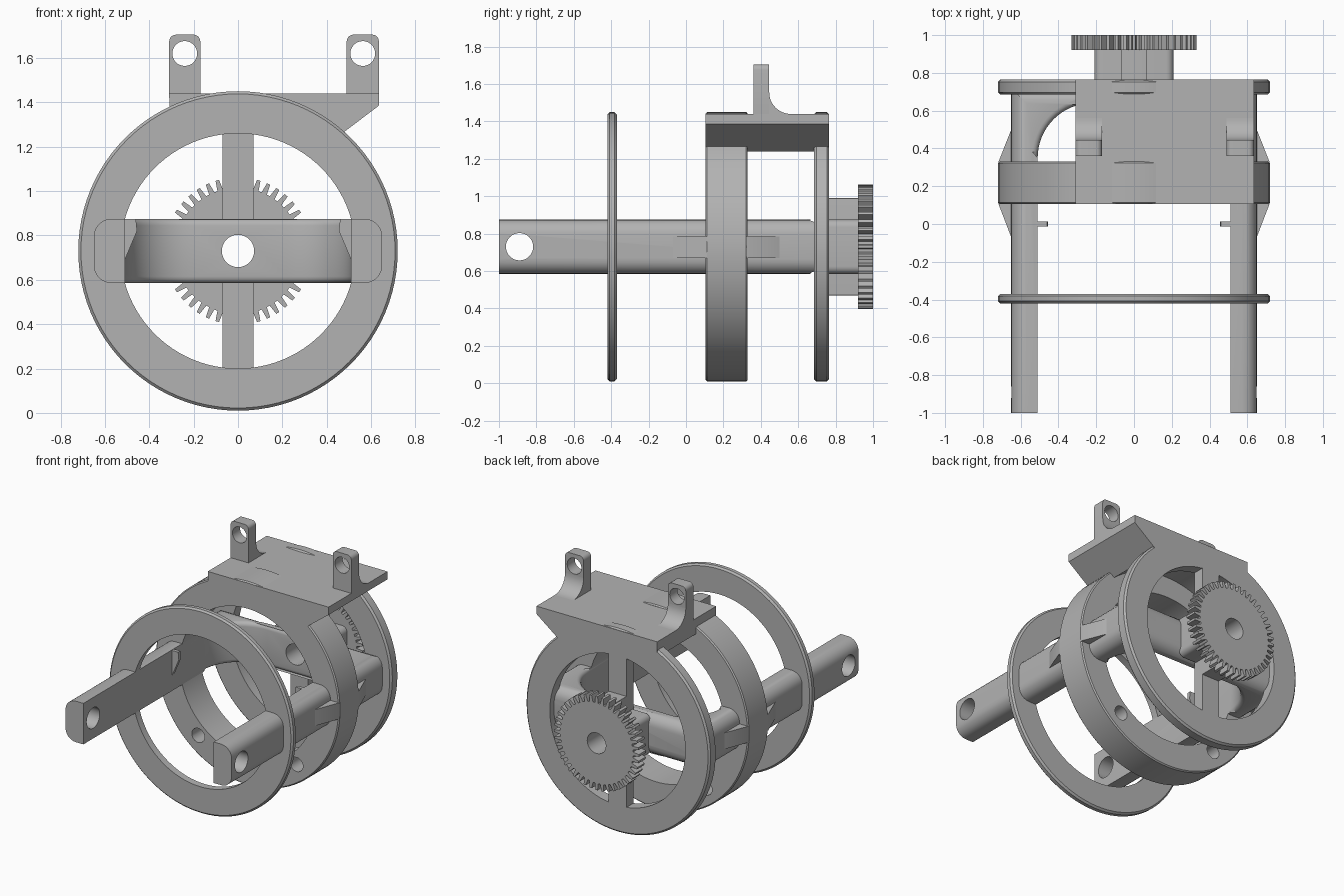
import bpy, bmesh, math

if "Cube" in bpy.data.objects:
    bpy.data.objects.remove(bpy.data.objects["Cube"])

CZ = 0.73          # height of the main axis
HALF = 0.145       # half height of the fork
grey = bpy.data.materials.new("plain grey")
grey.use_nodes = True
grey.diffuse_color = (0.45, 0.45, 0.45, 1)
grey.node_tree.nodes["Principled BSDF"].inputs["Base Color"].default_value = (0.45, 0.45, 0.45, 1)

AXES = {"x": lambda u, v, t: (t, u, v),
        "y": lambda u, v, t: (u, t, v),
        "z": lambda u, v, t: (u, v, t)}


def finish(name, bm):
    bmesh.ops.recalc_face_normals(bm, faces=bm.faces)
    mesh = bpy.data.meshes.new(name)
    bm.to_mesh(mesh)
    bm.free()
    mesh.materials.append(grey)
    ob = bpy.data.objects.new(name, mesh)
    bpy.context.collection.objects.link(ob)
    return ob


def prism(pts, axis, lo, hi):
    """Extrude a flat outline along an axis."""
    bm = bmesh.new()
    f = AXES[axis]
    a = [bm.verts.new(f(u, v, lo)) for u, v in pts]
    b = [bm.verts.new(f(u, v, hi)) for u, v in pts]
    bm.faces.new(a)
    bm.faces.new(b[::-1])
    n = len(pts)
    for i in range(n):
        bm.faces.new((a[i], a[(i + 1) % n], b[(i + 1) % n], b[i]))
    bmesh.ops.recalc_face_normals(bm, faces=bm.faces)
    return bm


def arc(cx, cy, r, start, end, n=12):
    return [(cx + r * math.cos(math.radians(start + (end - start) * i / n)),
             cy + r * math.sin(math.radians(start + (end - start) * i / n))) for i in range(n + 1)]


def box_outline(x0, x1, z0, z1, r):
    """Rectangle with rounded corners."""
    return (arc(x1 - r, z1 - r, r, 0, 90, 6) + arc(x0 + r, z1 - r, r, 90, 180, 6)
            + arc(x0 + r, z0 + r, r, 180, 270, 6) + arc(x1 - r, z0 + r, r, 270, 360, 6))


def drill(ob, u, v, r, axis, lo, hi):
    """Cut a round hole and bake the result."""
    cutter = finish("hole_cutter", prism(arc(u, v, r, 0, 360, 32)[:-1], axis, lo, hi))
    cutter.hide_render = True
    mod = ob.modifiers.new("hole", "BOOLEAN")
    mod.operation, mod.solver, mod.object = "DIFFERENCE", "EXACT", cutter
    deps = bpy.context.evaluated_depsgraph_get()
    baked = bpy.data.meshes.new_from_object(ob.evaluated_get(deps))
    ob.modifiers.clear()
    ob.data = baked
    bpy.data.objects.remove(cutter)


def ring(name, y0, y1, inner, c, outer=0.72, steps=96):
    """Flat hoop with chamfered outer edges."""
    section = [(inner, y0), (outer - c, y0), (outer, y0 + c),
               (outer, y1 - c), (outer - c, y1), (inner, y1)]
    bm = bmesh.new()
    loops = []
    for i in range(steps):
        a = math.tau * i / steps
        loops.append([bm.verts.new((r * math.cos(a), y, CZ + r * math.sin(a))) for r, y in section])
    for i in range(steps):
        p, q = loops[i], loops[(i + 1) % steps]
        for j in range(6):
            k = (j + 1) % 6
            bm.faces.new((p[j], p[k], q[k], q[j]))
    return finish(name, bm)


# Three hoops
ring("front_ring", -0.42, -0.37, 0.53, 0.012)
middle = ring("middle_ring", 0.105, 0.33, 0.53, 0.008)
ring("back_ring", 0.685, 0.765, 0.53, 0.012)
for s in (-1, 1):
    drill(middle, s * 0.385, CZ - 0.47, 0.05, "y", 0, 0.5)

# Fork: two arms joined by a crossbar with large inner fillets
R = 0.29
outline = ([(-0.65, -1), (-0.51, -1)] + arc(-0.51 + R, 0.35, R, 180, 90, 16)
           + arc(0.51 - R, 0.35, R, 90, 0, 16) + [(0.51, -1), (0.65, -1), (0.65, 0.72), (-0.65, 0.72)])
bm = prism(outline, "z", CZ - HALF, CZ + HALF)


def flat_edges(test):
    return [e for e in bm.edges if abs(e.verts[0].co.z - e.verts[1].co.z) < 0.001
            and all(test(v.co) for v in e.verts)]


bmesh.ops.bevel(bm, geom=flat_edges(lambda c: abs(c.x) > 0.649 and c.y < 0.73),
                offset=0.08, segments=6, profile=0.5, affect="EDGES")
bmesh.ops.bevel(bm, geom=flat_edges(lambda c: 0.34 < c.y < 0.66 and abs(c.x) < 0.515),
                offset=0.03, segments=4, profile=0.5, affect="EDGES")
fork = finish("fork", bm)
drill(fork, -0.89, CZ, 0.073, "x", -1, 1)
drill(fork, 0, CZ, 0.073, "y", 0.3, 1.2)

# Gussets and small catches on both arms
for s, side in ((1, "left"), (-1, "right")):
    gusset = [(0.6, -0.07), (0.65, -0.07), (0.717, 0.105), (0.717, 0.33), (0.65, 0.5), (0.6, 0.5)]
    finish(side + "_gusset", prism([(s * x, y) for x, y in gusset], "z", 0.67, 0.785))
    catch = [(0.515, 0.66), (0.51, 0.69), (0.455, 0.82), (0.46, 0.873), (0.515, 0.873)]
    finish(side + "_catch", prism([(s * x, z) for x, z in catch], "y", -0.012, 0.012))

# Vertical spokes of the back hoop and the cross-shaped hub
for name, z0, z1 in (("upper_spoke", CZ + 0.1, CZ + 0.55), ("lower_spoke", CZ - 0.55, CZ - 0.1)):
    finish(name, prism([(-0.07, z0), (0.07, z0), (0.07, z1), (-0.07, z1)], "y", 0.685, 0.765))
hub = finish("hub_bar", prism(box_outline(-0.21, 0.21, CZ - HALF, CZ + HALF, 0.04), "y", 0.7, 0.925))
post = finish("hub_post", prism(box_outline(-0.07, 0.07, CZ - 0.26, CZ + 0.26, 0.003), "y", 0.7, 0.925))
for part in (hub, post):
    drill(part, 0, CZ, 0.073, "y", 0.3, 1.2)

# Gear
TEETH = 44
teeth = []
for i in range(TEETH):
    for f, r in ((-0.32, 0.285), (-0.17, 0.332), (0.17, 0.332), (0.32, 0.285)):
        a = math.tau * (i + f) / TEETH
        teeth.append((r * math.cos(a), CZ + r * math.sin(a)))
gear = finish("gear", prism(teeth, "y", 0.92, 1.0))
drill(gear, 0, CZ, 0.073, "y", 0.3, 1.2)

# Mounting plate that follows the hoops underneath
under = arc(0, CZ, 0.675, 117.3, 49, 20)
plate = [(-0.31, 1.44)] + under + [(0.635, 1.385), (0.635, 1.44)]
finish("mount_plate", prism(plate, "y", 0.105, 0.765))

# Two lugs with round holes and rear fillets
for name, x0, x1 in (("right_lug", -0.31, -0.17), ("left_lug", 0.49, 0.635)):
    lug = finish(name, prism(box_outline(x0, x1, 1.4, 1.705, 0.03), "y", 0.36, 0.445))
    drill(lug, (x0 + x1) / 2, 1.62, 0.056, "y", 0, 1)
    web = [(0.4, 1.43), (0.4, 1.55)] + arc(0.56, 1.555, 0.115, 180, 270) + [(0.56, 1.43)]
    finish(name + "_fillet", prism(web, "x", x0, x1))

# Smooth curved surfaces, keep hard edges
bpy.ops.object.select_all(action="DESELECT")
for ob in bpy.context.collection.objects:
    if ob.type == "MESH" and grey.name in ob.data.materials:
        ob.select_set(True)
        bpy.context.view_layer.objects.active = ob
bpy.ops.object.shade_smooth_by_angle(angle=math.radians(25))
